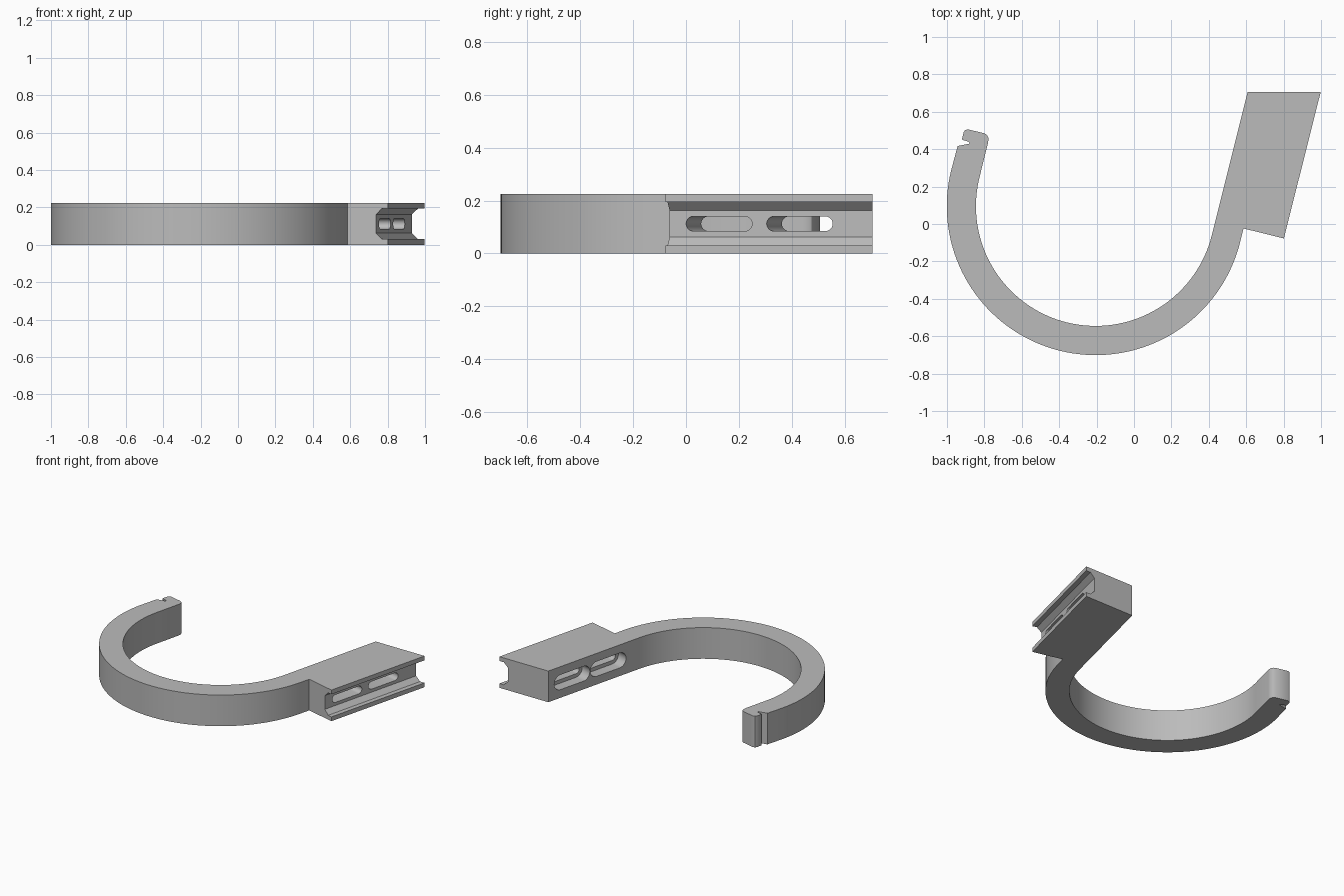
import bpy, bmesh, math
from mathutils import Vector

if "Cube" in bpy.data.objects:
    bpy.data.objects.remove(bpy.data.objects["Cube"], do_unlink=True)

HEIGHT = 0.225
CENTRE = Vector((-0.205, 0.095, 0))
R_IN, R_OUT = 0.64, 0.796
TILT = math.radians(14)
ACROSS = Vector((math.cos(TILT), -math.sin(TILT), 0))   # out through the mounting block
ALONG = Vector((math.sin(TILT), math.cos(TILT), 0))     # along the mounting block
UP = Vector((0, 0, 1))

grey = bpy.data.materials.new("plain grey")
grey.use_nodes = True
colour = (0.5, 0.5, 0.5, 1)
grey.diffuse_color = colour
grey.node_tree.nodes["Principled BSDF"].inputs["Base Color"].default_value = colour


def local(u, v, z=0):
    return CENTRE + ACROSS * u + ALONG * v + UP * z


def prism(name, points, offset):
    """Extrude a closed outline along an offset vector."""
    bm = bmesh.new()
    face = bm.faces.new([bm.verts.new(p) for p in points])
    moved = bmesh.ops.extrude_face_region(bm, geom=[face], use_keep_orig=True)["geom"]
    bmesh.ops.translate(bm, vec=offset, verts=[g for g in moved if isinstance(g, bmesh.types.BMVert)])
    bmesh.ops.recalc_face_normals(bm, faces=bm.faces)
    mesh = bpy.data.meshes.new(name)
    bm.to_mesh(mesh)
    bm.free()
    mesh.materials.append(grey)
    obj = bpy.data.objects.new(name, mesh)
    bpy.context.collection.objects.link(obj)
    return obj


def arc(radius, start, end, steps=72):
    angles = [math.radians(start + (end - start) * i / steps) for i in range(steps + 1)]
    return [CENTRE + Vector((math.cos(a), math.sin(a), 0)) * radius for a in angles]


def capsule(v0, v1, z0, z1, u, steps=12):
    """Round-ended slot outline lying across the block."""
    r, zc = (z1 - z0) / 2, (z0 + z1) / 2
    pts = []
    for v, start in ((v1 - r, -90), (v0 + r, 90)):
        for i in range(steps + 1):
            a = math.radians(start + 180 * i / steps)
            pts.append(local(u, v + r * math.cos(a), zc + r * math.sin(a)))
    return pts


def cut(body, cutter):
    cutter.hide_render = True
    mod = body.modifiers.new("cut", "BOOLEAN")
    mod.operation, mod.solver, mod.object = "DIFFERENCE", "EXACT", cutter
    bpy.context.view_layer.objects.active = body
    bpy.ops.object.modifier_apply(modifier=mod.name)
    bpy.data.objects.remove(cutter, do_unlink=True)


# Hook: outer arc, notched tip, inner arc, then the slanted mounting block
tip = [(-0.943, 0.417), (-0.878, 0.430), (-0.882, 0.439), (-0.918, 0.450),
       (-0.919, 0.458), (-0.910, 0.492), (-0.903, 0.502), (-0.888, 0.506),
       (-0.800, 0.485), (-0.785, 0.475), (-0.778, 0.460), (-0.780, 0.436)]
block = [(0.607, 0.705), (0.998, 0.705)]
outline = arc(R_OUT, -14, -194)
outline += [Vector((x, y, 0)) for x, y in tip]
outline += arc(R_IN, -194, -14)
outline += [Vector((x, y, 0)) for x, y in block]
outline += [local(1.018, 0.076), local(R_OUT, 0.076)]
hook = prism("hook_with_mounting_block", outline, UP * HEIGHT)

# Chamfered channel along the outside of the block
channel = [(1.1, 0.031), (0.985, 0.031), (0.953, 0.063),
           (0.953, 0.162), (0.985, 0.194), (1.1, 0.194)]
cut(hook, prism("channel_cutter", [local(u, -0.05, z) for u, z in channel], ALONG * 1.2))

# Two through slots, each with a wider recess on the inner side
RIM = 0.026
for v0, v1 in ((0.140, 0.397), (0.454, 0.711)):
    cut(hook, prism("slot_cutter", capsule(v0, v1, 0.085, 0.140, 0.6), ACROSS * 0.4))
    cut(hook, prism("recess_cutter", capsule(v0 - RIM, v1 + RIM, 0.085 - RIM, 0.140 + RIM, 0.6),
                    ACROSS * 0.117))

bpy.ops.object.select_all(action="DESELECT")
hook.select_set(True)
bpy.context.view_layer.objects.active = hook
bpy.ops.object.shade_smooth_by_angle(angle=math.radians(30))
